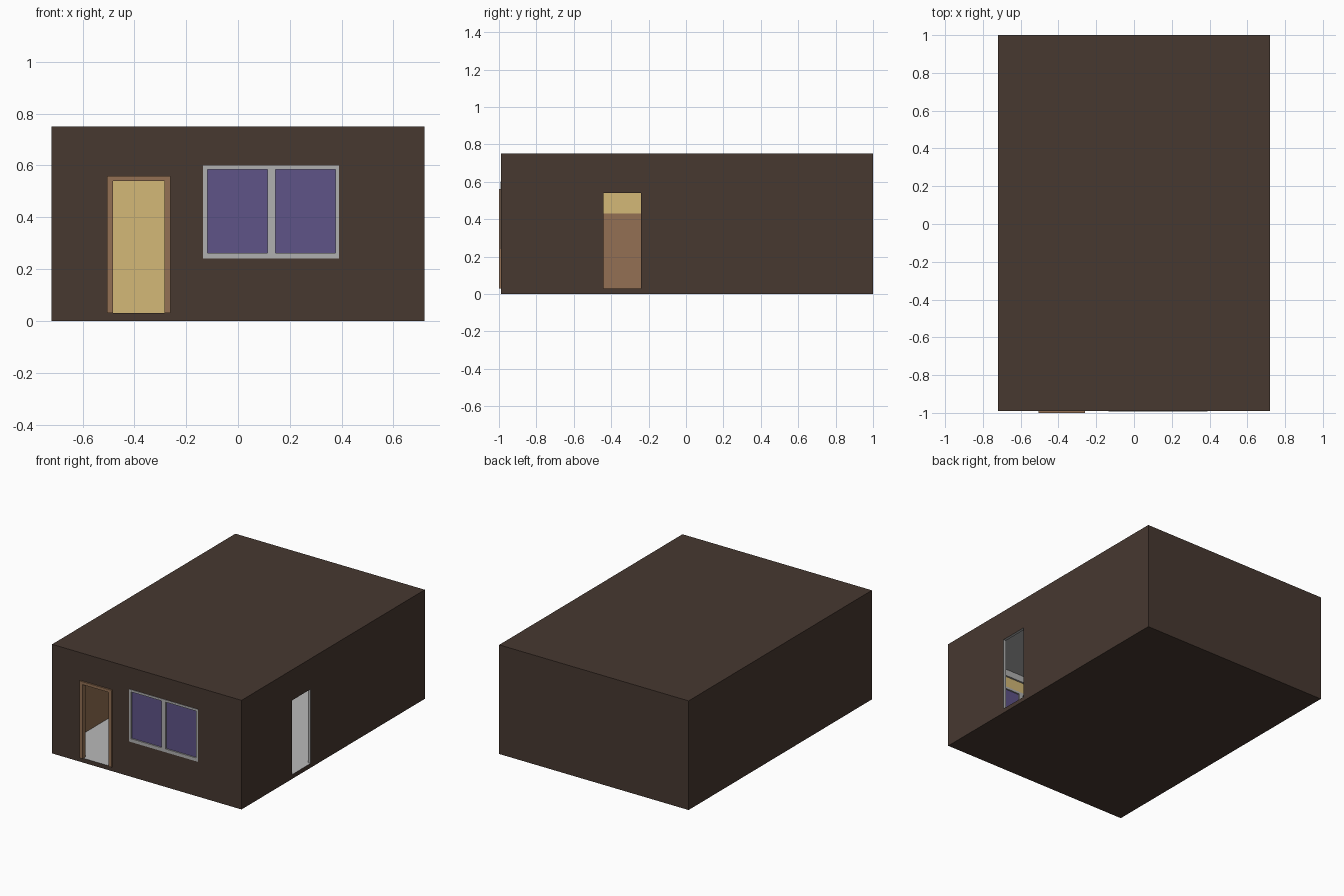
import bpy, bmesh
from mathutils import Vector

if "Cube" in bpy.data.objects:
    bpy.data.objects.remove(bpy.data.objects["Cube"])

# ---- colours (display values converted to linear) ----
def mat(name, hexcol):
    def lin(c):
        c /= 255
        return c / 12.92 if c <= 0.04045 else ((c + 0.055) / 1.055) ** 2.4
    m = bpy.data.materials.new(name)
    m.diffuse_color = tuple(lin(int(hexcol[i:i + 2], 16)) for i in (0, 2, 4)) + (1,)
    m.use_nodes = True
    m.node_tree.nodes["Principled BSDF"].inputs["Base Color"].default_value = m.diffuse_color
    return m

DARK = mat("dark_brown_outside", "473830")
YELLOW = mat("warm_yellow_inside", "D3B877")
WOOD = mat("wood_brown", "937053")
GLASS = mat("purple_glass", "5E5387")
TRIM = mat("light_grey_trim", "B0B0B0")
FLOOR = mat("pale_grey_floor", "BABABA")

# ---- main dimensions ----
X, Y0, Y1 = 0.72, -0.99, 1.0
Z0, Z1, TOP, T = 0.03, 0.72, 0.75, 0.02

def finish(bm, name, mats):
    bmesh.ops.recalc_face_normals(bm, faces=bm.faces)
    me = bpy.data.meshes.new(name)
    bm.to_mesh(me)
    bm.free()
    for m in mats:
        me.materials.append(m)
    ob = bpy.data.objects.new(name, me)
    bpy.context.collection.objects.link(ob)
    return ob

def box(name, x, y, z, material, face_normal=None, face_material=None):
    """Box from ranges; optionally one side gets a second material."""
    bm = bmesh.new()
    bmesh.ops.create_cube(bm, size=1)
    for v in bm.verts:
        v.co = Vector([r[0] if c < 0 else r[1] for c, r in zip(v.co, (x, y, z))])
    bm.normal_update()
    if face_normal:
        for f in bm.faces:
            if f.normal.dot(Vector(face_normal)) > 0.9:
                f.material_index = 1
    return finish(bm, name, [material] + ([face_material] if face_material else []))

def wall(name, u, origin, along, outward, openings=()):
    """Wall with rectangular openings (u0, u1, z0, z1); u runs along the wall."""
    us = sorted({*u, *[c for o in openings for c in o[:2]]})
    zs = sorted({Z0, Z1, *[c for o in openings for c in o[2:]]})
    origin, along, outward = Vector(origin), Vector(along), Vector(outward)
    bm = bmesh.new()
    grid = {(a, b): bm.verts.new(origin + along * a + Vector((0, 0, b)))
            for a in us for b in zs}
    for a0, a1 in zip(us, us[1:]):
        for b0, b1 in zip(zs, zs[1:]):
            ca, cb = (a0 + a1) / 2, (b0 + b1) / 2
            if not any(o[0] < ca < o[1] and o[2] < cb < o[3] for o in openings):
                bm.faces.new([grid[k] for k in ((a0, b0), (a1, b0), (a1, b1), (a0, b1))])
    bmesh.ops.delete(bm, geom=[v for v in bm.verts if not v.link_faces], context='VERTS')
    ext = bmesh.ops.extrude_face_region(bm, geom=bm.faces[:])
    for g in ext["geom"]:
        if isinstance(g, bmesh.types.BMVert):
            g.co -= outward * T
    bmesh.ops.recalc_face_normals(bm, faces=bm.faces)
    for f in bm.faces:      # outside dark, inside yellow, opening edges grey
        d = f.normal.dot(outward)
        at_end = all(abs((v.co - origin).dot(along) - u[0]) < 1e-4 for v in f.verts) or \
            all(abs((v.co - origin).dot(along) - u[1]) < 1e-4 for v in f.verts)
        f.material_index = 0 if d > 0.5 or at_end else 1 if d < -0.5 else 2
    return finish(bm, name, [DARK, YELLOW, TRIM])

# ---- shell ----
box("floor", (-X, X), (Y0, Y1), (0, Z0), DARK, (0, 0, 1), FLOOR)
box("flat_roof", (-X, X), (Y0, Y1), (Z1, TOP), DARK, (0, 0, -1), TRIM)
DOOR = (-0.505, -0.26, Z0, 0.56)
WIN = (-0.135, 0.39, 0.24, 0.60)
wall("front_wall", (-X, X), (0, Y0, 0), (1, 0, 0), (0, -1, 0), [DOOR, WIN])
wall("back_wall", (-X, X), (0, Y1, 0), (1, 0, 0), (0, 1, 0))
wall("left_wall", (Y0 + T, Y1 - T), (-X, 0, 0), (0, 1, 0), (-1, 0, 0))
wall("right_wall", (Y0 + T, Y1 - T), (X, 0, 0), (0, 1, 0), (1, 0, 0),
     [(-0.44, -0.24, Z0, 0.54)])

# ---- front door frame ----
dy = (-1.0, Y0 + T)
box("door_jamb_left", (DOOR[0], -0.482), dy, (Z0, 0.54), WOOD)
box("door_jamb_right", (-0.283, DOOR[1]), dy, (Z0, 0.54), WOOD)
box("door_head", DOOR[:2], dy, (0.54, 0.56), WOOD)

# ---- window ----
wy = (Y0 - 0.003, Y0 + T + 0.004)
box("window_frame_bottom", WIN[:2], wy, (0.24, 0.263), TRIM)
box("window_frame_top", WIN[:2], wy, (0.585, 0.60), TRIM)
for n, xr in (("left", (-0.135, -0.118)), ("middle", (0.114, 0.145)), ("right", (0.377, 0.39))):
    box("window_frame_" + n, xr, wy, (0.263, 0.585), TRIM)
for n, xr in (("left", (-0.118, 0.114)), ("right", (0.145, 0.377))):
    box("window_pane_" + n, xr, (Y0 + 0.006, Y0 + 0.014), (0.263, 0.585), GLASS)

# ---- interior trim ----
xi, ya, yb, c = X - T, Y0 + T, Y1 - T, 0.012
box("wood_wainscot", (-xi, -xi + 0.008), (ya, yb), (Z0, 0.43), WOOD)
cz = (0.675, Z1)
box("cornice_front", (-xi, xi), (ya, ya + c), cz, TRIM)
box("cornice_back", (-xi, xi), (yb - c, yb), cz, TRIM)
for n, s in (("left", -1), ("right", 1)):
    box("cornice_" + n, tuple(sorted((s * xi, s * (xi - c)))), (ya + c, yb - c), cz, TRIM)
